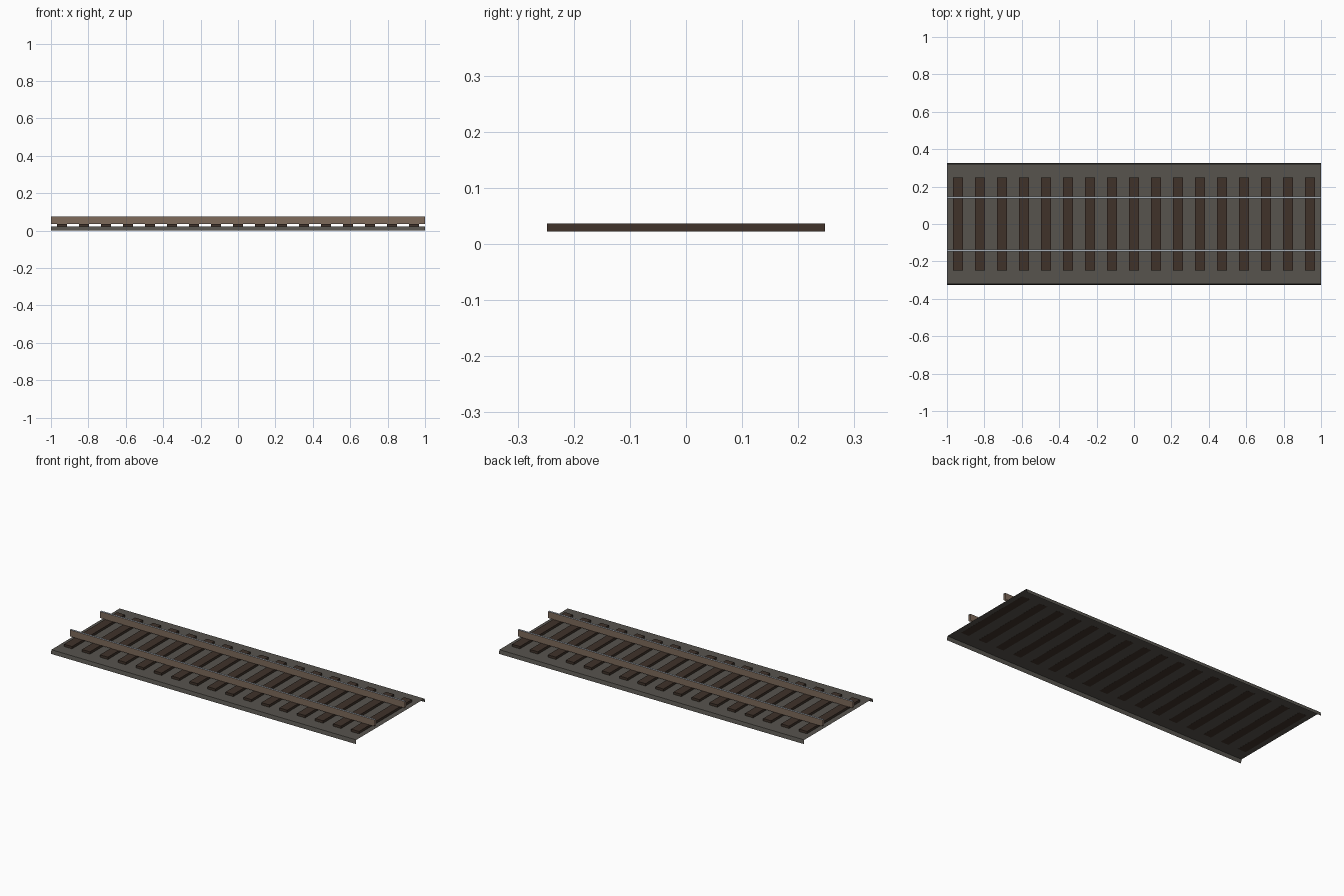
import bpy

if "Cube" in bpy.data.objects:
    bpy.data.objects.remove(bpy.data.objects["Cube"])

SLEEPERS = 17
PITCH = 2 / SLEEPERS


def material(name, rgb):
    m = bpy.data.materials.new(name)
    m.diffuse_color = (*rgb, 1)
    m.use_nodes = True
    m.node_tree.nodes["Principled BSDF"].inputs["Base Color"].default_value = m.diffuse_color
    return m


stone = material("grey stone", (0.095, 0.088, 0.076))
wood = material("dark wood", (0.05, 0.032, 0.023))
rust = material("rusty steel", (0.21, 0.145, 0.105))
steel = material("polished steel", (0.38, 0.42, 0.47))


def add_mesh(name, verts, faces, mats):
    me = bpy.data.meshes.new(name)
    me.from_pydata(verts, [], faces)
    for m in mats:
        me.materials.append(m)
    ob = bpy.data.objects.new(name, me)
    bpy.context.collection.objects.link(ob)
    return ob


def extrude_open(name, profile, mats):
    """Sweep an open (y, z) profile along x, with no end caps."""
    verts = [(x, y, z) for y, z in profile for x in (-1, 1)]
    faces = [(2 * i, 2 * i + 1, 2 * i + 3, 2 * i + 2) for i in range(len(profile) - 1)]
    return add_mesh(name, verts, faces, mats)


# ballast bed: thin sheet with turned-down edges
extrude_open("ballast_bed",
             [(-0.325, 0), (-0.32, 0.0225), (0.32, 0.0225), (0.325, 0)], [stone])

# wooden sleepers
for i in range(SLEEPERS):
    cx = -1 + PITCH * (i + 0.5)
    verts = [(cx + sx * 0.026, sy * 0.248, z)
             for z in (0.0222, 0.0365) for sx, sy in ((-1, -1), (1, -1), (1, 1), (-1, 1))]
    faces = [(3, 2, 1, 0), (4, 5, 6, 7)]
    faces += [(k, (k + 1) % 4, (k + 1) % 4 + 4, k + 4) for k in range(4)]
    add_mesh(f"sleeper_{i + 1}", verts, faces, [wood])

# rails: rusty sides, polished running surface
for side, y in (("front", -0.142), ("back", 0.142)):
    rail = extrude_open(f"{side}_rail",
                        [(y - 0.006, 0.0365), (y - 0.006, 0.075),
                         (y + 0.006, 0.075), (y + 0.006, 0.0365)], [rust, steel])
    for p in rail.data.polygons:
        p.material_index = 1 if p.normal.z > 0.5 else 0
